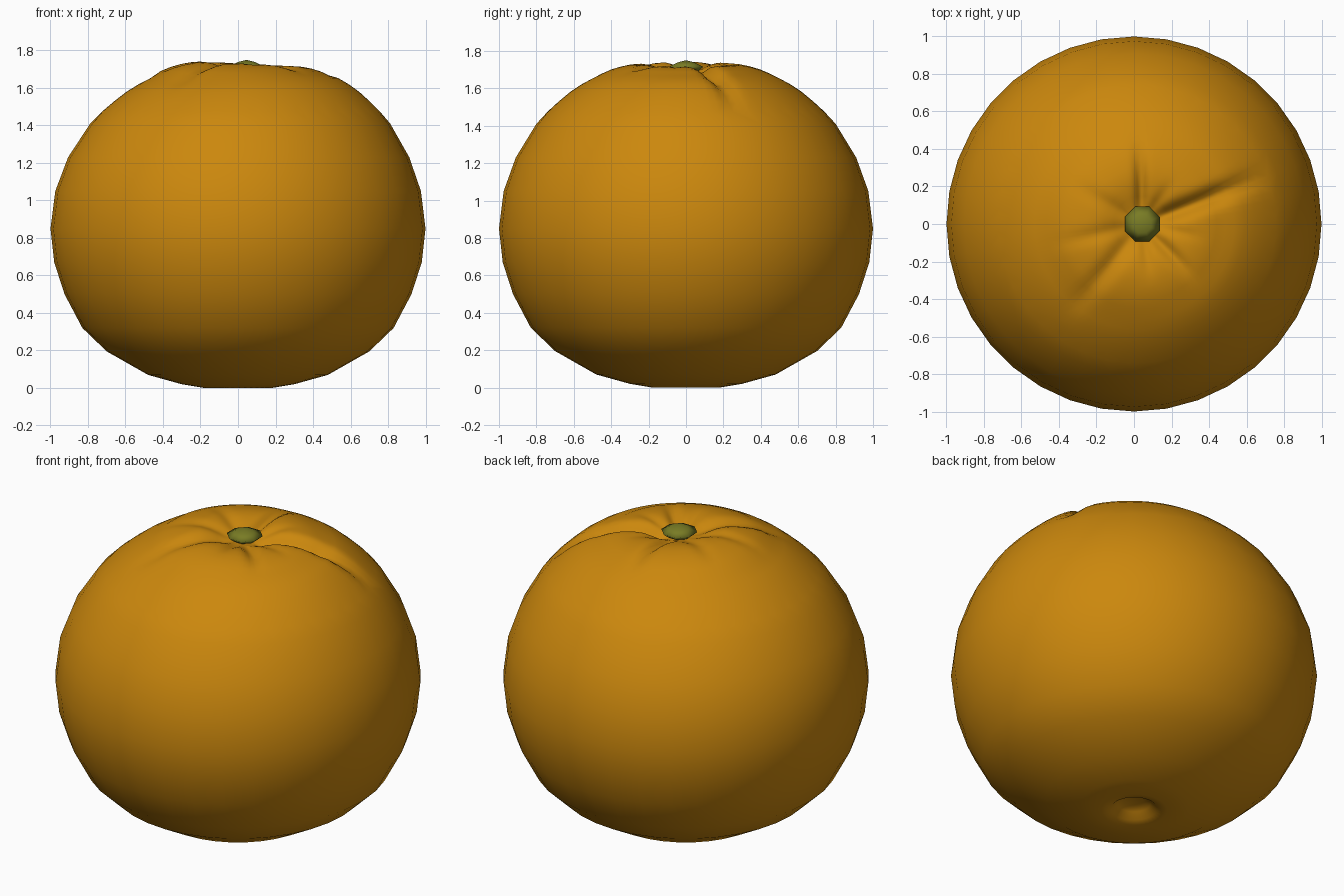
import bpy, bmesh, math

if "Cube" in bpy.data.objects:
    bpy.data.objects.remove(bpy.data.objects["Cube"])

def material(name, rgb):
    m = bpy.data.materials.new(name)
    m.diffuse_color = (*rgb, 1)
    m.use_nodes = True
    m.node_tree.nodes["Principled BSDF"].inputs["Base Color"].default_value = m.diffuse_color
    return m

def finish(bm, name, mat):
    bmesh.ops.recalc_face_normals(bm, faces=bm.faces)
    me = bpy.data.meshes.new(name)
    bm.to_mesh(me)
    bm.free()
    me.materials.append(mat)
    for p in me.polygons:
        p.use_smooth = True
    ob = bpy.data.objects.new(name, me)
    bpy.context.collection.objects.link(ob)
    return ob

peel = material("orange peel", (0.60, 0.245, 0.004))
green = material("olive green", (0.19, 0.20, 0.018))

# Profiles (radius, height): coarse body, finer crown
BODY = [(.05, .06), (.09, .045), (.125, .012), (.18, 0), (.3, .02), (.48, .07),
        (.70, .195), (.83, .32), (.925, .5), (.98, .67), (1, .85),
        (.975, 1.05), (.91, 1.23), (.80, 1.41)]
CROWN = [(.74, 1.475), (.68, 1.53), (.62, 1.58), (.56, 1.62), (.50, 1.653), (.45, 1.678),
         (.40, 1.70), (.35, 1.715), (.30, 1.725), (.25, 1.729), (.20, 1.725),
         (.15, 1.715), (.11, 1.705), (.06, 1.70)]
# Creases around the stem: angle, length, depth, half-width
CREASES = [(21, .76, .060, .045), (92, .46, .035, .03), (-128, .62, .030, .05),
           (-46, .42, .030, .035), (150, .42, .015, .04), (193, .50, .015, .04),
           (-82, .30, .015, .03), (55, .28, .015, .03), (-12, .35, .012, .03)]
N, K = 36, 3

def crease(r, a):
    d = 0
    for deg, length, depth, w in CREASES:
        t = a - math.radians(deg)
        if math.cos(t) > 0 and r < length:
            fall = min(1, 2.2 * (1 - r / length)) * min(1, r / .12)
            d += depth * fall * math.exp(-(r * math.sin(t) / w) ** 2)
    return d

def ring(bm, r, z, n, top=False):
    vs = []
    for i in range(n):
        a = 2 * math.pi * i / n
        shift = .045 * max(0, (z - .85) / .88) ** 3
        d = crease(r, a) if top else 0
        tilt = -.012 * math.cos(a) * min(1, r / .25) if top and r < .5 else 0
        # push creases inward on the slope, downward on the flat top
        vs.append(bm.verts.new((shift + (r - d * r * .6) * math.cos(a),
                                (r - d * r * .6) * math.sin(a), z - d + tilt)))
    return vs

def bridge(bm, a, b):
    n = len(a)
    for i in range(n):
        j = (i + 1) % n
        bm.faces.new((a[i], a[j], b[j], b[i]))

# Fruit with base dimple and creased crown
bm = bmesh.new()
low = [ring(bm, r, z, N) for r, z in BODY]
high = [ring(bm, r, z, N * K, True) for r, z in CROWN]
for rings in (low, high):
    for a, b in zip(rings, rings[1:]):
        bridge(bm, a, b)
for i in range(N):
    j = (i + 1) % N
    a, b = low[-1], high[0]
    bm.faces.new((a[i], a[j], b[j * K], b[i * K + 2], b[i * K + 1], b[i * K]))
bm.faces.new(low[0][::-1])
bm.faces.new(high[-1])
finish(bm, "fruit", peel)

# Small stem button
bm = bmesh.new()
rings = []
for r, z in [(.07, 1.69), (.10, 1.715), (.05, 1.738)]:
    rings.append([bm.verts.new((.045 + r * math.cos(math.tau * (i + .5) / 8),
                                r * math.sin(math.tau * (i + .5) / 8), z)) for i in range(8)])
for a, b in zip(rings, rings[1:]):
    bridge(bm, a, b)
tip = bm.verts.new((.045, 0, 1.75))
for i in range(8):
    bm.faces.new((rings[-1][i], rings[-1][(i + 1) % 8], tip))
bm.faces.new(rings[0][::-1])
finish(bm, "stem_button", green)
